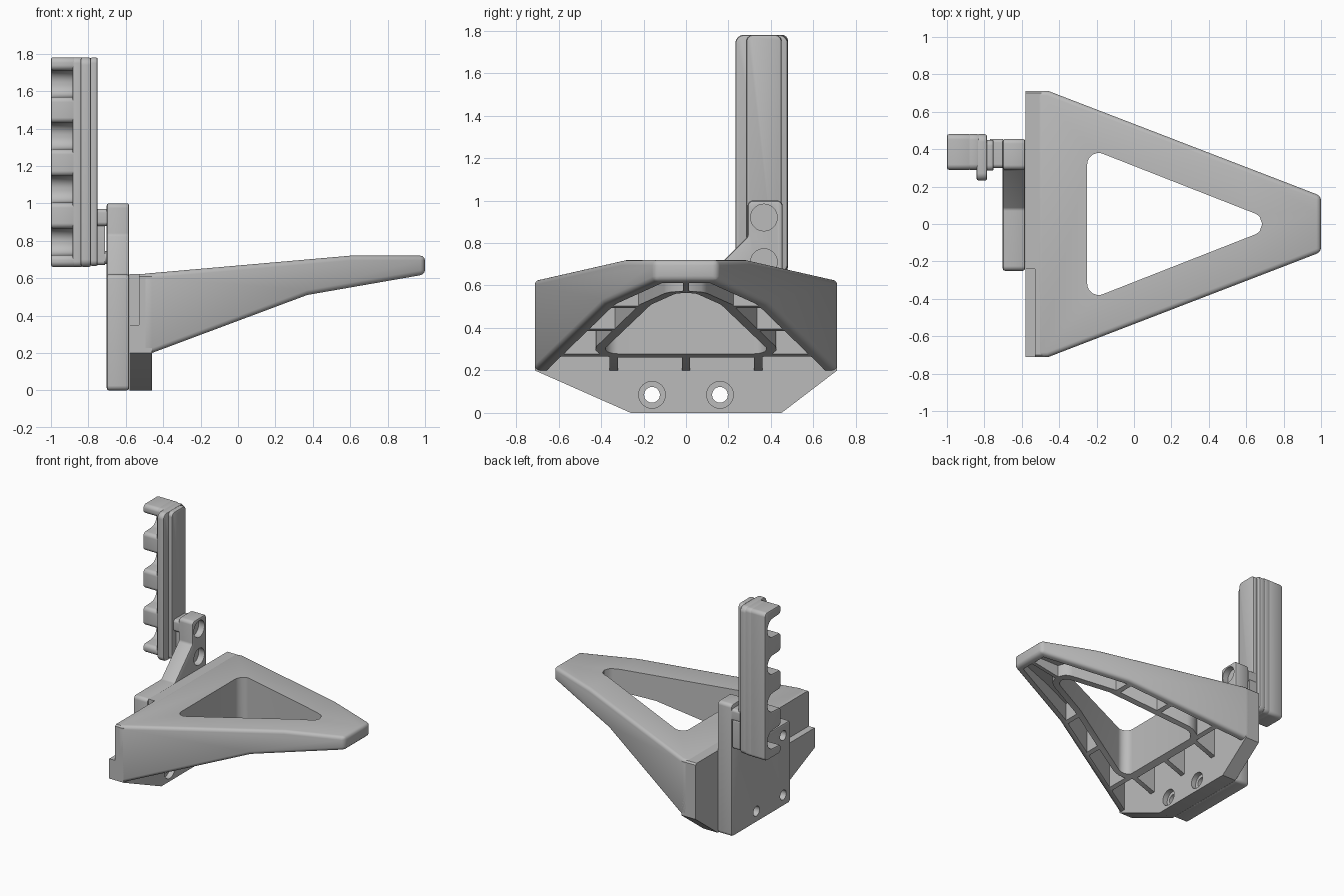
import bpy, bmesh, math
from mathutils import Vector

if "Cube" in bpy.data.objects:
    bpy.data.objects.remove(bpy.data.objects["Cube"])

grey = bpy.data.materials.new("plain grey")
grey.diffuse_color = (0.5, 0.5, 0.5, 1)
grey.use_nodes = True
grey.node_tree.nodes["Principled BSDF"].inputs["Base Color"].default_value = grey.diffuse_color


def rounded(pts, r, n=6):
    """Fillet every corner of a polygon; a point may carry its own radius."""
    out = []
    for i, q in enumerate(pts):
        p = Vector(q[:2])
        rad = q[2] if len(q) > 2 else r
        u = (Vector(pts[i - 1][:2]) - p).normalized()
        v = (Vector(pts[(i + 1) % len(pts)][:2]) - p).normalized()
        half = u.angle(v) / 2
        c = p + (u + v).normalized() * (rad / math.sin(half))
        d = rad / math.tan(half)
        s, e = p + u * d - c, p + v * d - c
        for k in range(n + 1):
            t = k / n
            out.append(tuple(c + (s * (1 - t) + e * t).normalized() * rad))
    return out


def prism(name, pts, axis, a, b):
    """Extrude a 2D polygon along an axis from a to b."""
    place = {'x': lambda p, d: (d, p[0], p[1]),
             'y': lambda p, d: (p[0], d, p[1]),
             'z': lambda p, d: (p[0], p[1], d)}[axis]
    bm = bmesh.new()
    lo = [bm.verts.new(place(p, a)) for p in pts]
    hi = [bm.verts.new(place(p, b)) for p in pts]
    bm.faces.new(lo)
    bm.faces.new(hi)
    for i in range(len(pts)):
        j = (i + 1) % len(pts)
        bm.faces.new((lo[i], lo[j], hi[j], hi[i]))
    bmesh.ops.recalc_face_normals(bm, faces=bm.faces)
    me = bpy.data.meshes.new(name)
    bm.to_mesh(me)
    bm.free()
    me.materials.append(grey)
    ob = bpy.data.objects.new(name, me)
    bpy.context.collection.objects.link(ob)
    return ob


def box(name, x0, x1, y0, y1, z0, z1):
    return prism(name, [(x0, y0), (x1, y0), (x1, y1), (x0, y1)], 'z', z0, z1)


def apply(ob, mod):
    bpy.context.view_layer.objects.active = ob
    bpy.ops.object.modifier_apply(modifier=mod.name)


def boolean(ob, tool, op='DIFFERENCE'):
    m = ob.modifiers.new("cut", 'BOOLEAN')
    m.operation, m.object, m.solver = op, tool, 'EXACT'
    apply(ob, m)
    bpy.data.objects.remove(tool)


def bevel(ob, w, seg=3):
    m = ob.modifiers.new("edge", 'BEVEL')
    m.width, m.segments, m.limit_method = w, seg, 'ANGLE'
    m.angle_limit = math.radians(40)
    apply(ob, m)


def drill(ob, y, z, r, x0, x1):
    pts = [(y + r * math.cos(k * math.tau / 32), z + r * math.sin(k * math.tau / 32))
           for k in range(32)]
    boolean(ob, prism("drill", pts, 'x', x0, x1))


# wedge arm: plan outline cut by the side profile
arm = prism("support_arm", [(-0.52, -0.712), (-0.46, -0.712), (1, -0.15),
                            (1, 0.15), (-0.46, 0.712), (-0.52, 0.712)], 'z', 0, 1)
boolean(arm, prism("side", [(-0.52, 0.2), (-0.46, 0.2), (0.37, 0.51), (1, 0.62),
                            (1, 0.72), (0.6, 0.72), (-0.52, 0.622)], 'y', -1, 1), 'INTERSECT')
bevel(arm, 0.025)

# hollow underside, leaving outer wall, wall round the window, and ribs
hollow = prism("hollow", [(-0.47, -0.66), (0.95, -0.113), (0.95, 0.113), (-0.47, 0.66)], 'z', -0.5, 1)
boolean(hollow, prism("roof", [(-0.6, -0.4), (1.1, -0.4), (1.1, 0.665), (0.6, 0.665),
                               (-0.6, 0.56)], 'y', -1, 1), 'INTERSECT')
boolean(hollow, prism("window_wall", rounded([(-0.30, -0.477), (0.93, 0), (-0.30, 0.477)], 0.11),
                      'z', -1, 1.2))
for x in (-0.27, 0.05, 0.34):
    boolean(hollow, box("cross_rib", x - 0.015, x + 0.015, -0.9, 0.9, -1, 1.3))
for y in (-0.34, 0, 0.34):
    boolean(hollow, box("rear_rib", -0.6, -0.275, y - 0.02, y + 0.02, -1.1, 1.4))
boolean(hollow, box("nose_rib", 0.7, 1.1, -0.015, 0.015, -1.2, 1.5))
boolean(arm, hollow)

# triangular window
boolean(arm, prism("window", rounded([(-0.25, -0.408), (0.79, 0), (-0.25, 0.408)], 0.06), 'z', -1, 2))

# back plate with a stepped corner and four counterbored holes
plate = prism("back_plate", [(-0.712, 0.2), (-0.26, 0), (0.45, 0), (0.712, 0.2),
                             (0.712, 0.61), (0.70, 0.621), (-0.70, 0.621), (-0.712, 0.61)],
              'x', -0.58, -0.46)
boolean(plate, box("step", -0.7, -0.53, -0.9, -0.24, 0.35, 0.9))

# mounting bracket rising to the handle
bracket = prism("mount_bracket", rounded([(-0.25, 0), (0.455, 0), (0.455, 1.0), (0.29, 1.0),
                                          (0.29, 0.83), (0.08, 0.62), (-0.25, 0.62)], 0.025, 4),
                'x', -0.702, -0.582)
bevel(bracket, 0.012, 2)

for y in (-0.16, 0.16):
    for z in (0.085, 0.535):
        drill(plate, y, z, 0.037, -0.8, -0.3)
        drill(plate, y, z, 0.063, -0.50, -0.3)
        drill(bracket, y, z, 0.037, -0.8, -0.3)
for z in (0.71, 0.92):
    drill(bracket, 0.367, z, 0.063, -0.63, -0.3)

# two bolts joining bracket and handle
for i, z in enumerate((0.71, 0.92)):
    pts = [(0.367 + 0.035 * math.cos(k * math.tau / 24), z + 0.035 * math.sin(k * math.tau / 24))
           for k in range(24)]
    prism(f"bolt_{i + 1}", pts, 'x', -0.76, -0.625)

# spacer between bracket and handle
spacer = prism("handle_spacer", rounded([(0.30, 0.88), (0.455, 0.88), (0.455, 0.97), (0.30, 0.97)], 0.02),
               'x', -0.77, -0.70)
prism("spacer_core", rounded([(0.33, 0.67), (0.455, 0.67), (0.455, 0.9), (0.33, 0.9)], 0.02),
      'x', -0.77, -0.71)

# toothed holder: four slots opening towards the front
profile = [(0.48, 0.66), (0.29, 0.66)]
for zc in (0.795, 1.075, 1.36, 1.64):
    profile += [(0.29, zc - 0.072), (0.445, zc - 0.065, 0.06),
                (0.445, zc + 0.065, 0.06), (0.29, zc + 0.072)]
profile += [(0.29, 1.78), (0.48, 1.78)]
holder = prism("toothed_holder", rounded(profile, 0.028), 'x', -1, -0.87)
bevel(holder, 0.01, 2)


def slab(name, y0, y1, z0, z1, x0, x1, r, w):
    ob = prism(name, rounded([(y0, z0), (y1, z0), (y1, z1), (y0, z1)], r), 'x', x0, x1)
    bevel(ob, w, 2)


# stacked backing layers of the holder
slab("holder_back", 0.29, 0.48, 0.66, 1.78, -0.885, -0.83, 0.03, 0.008)
slab("holder_flange", 0.232, 0.48, 0.66, 1.78, -0.842, -0.785, 0.04, 0.012)
slab("holder_rail", 0.285, 0.45, 0.665, 1.78, -0.79, -0.75, 0.03, 0.01)

# smooth rounded edges, keep corners crisp
bpy.ops.object.select_all(action='DESELECT')
for ob in bpy.context.scene.objects:
    ob.select_set(True)
    bpy.context.view_layer.objects.active = ob
bpy.ops.object.shade_smooth_by_angle(angle=math.radians(32))
